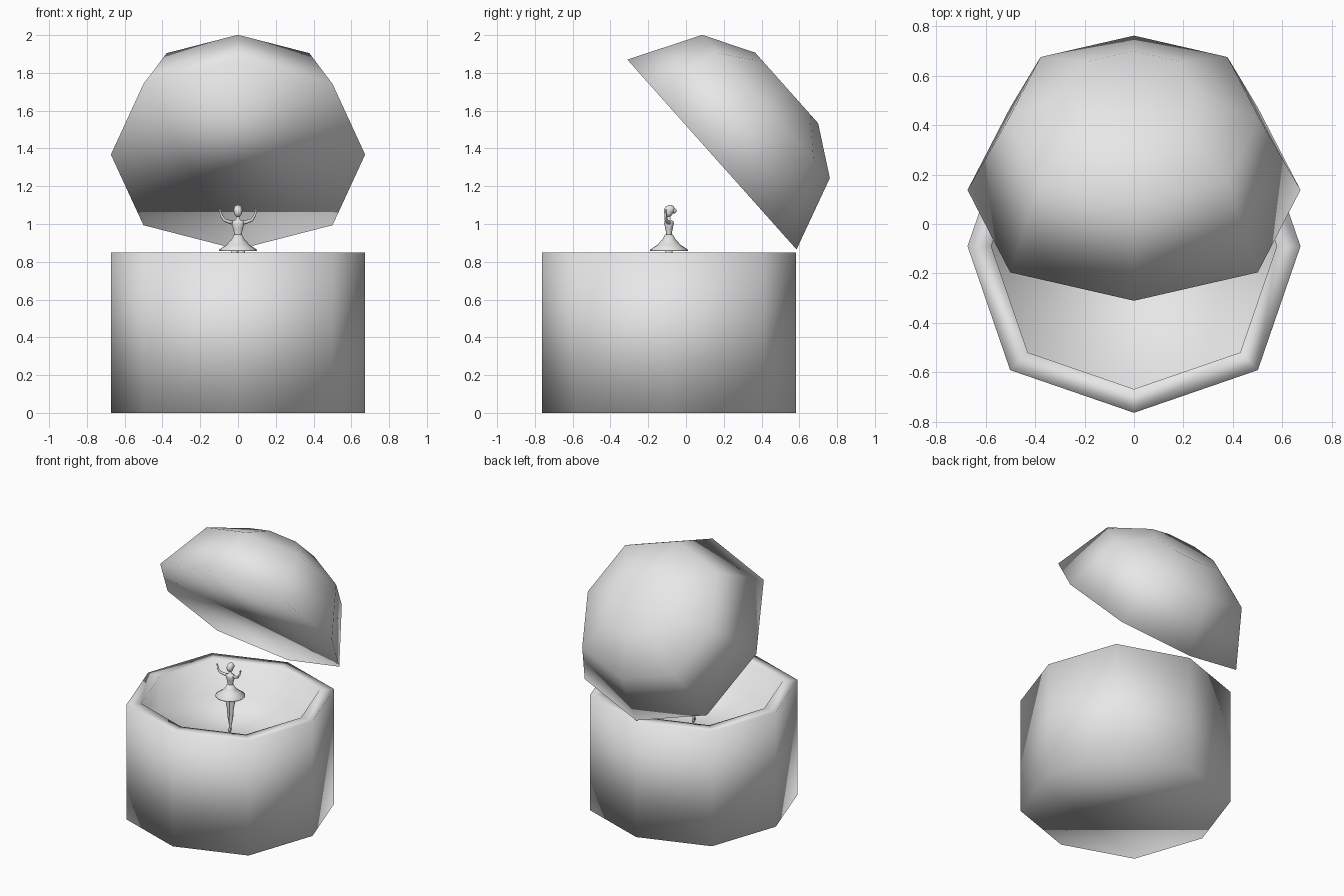
import bpy, bmesh
from math import sin, cos, tau, radians
from mathutils import Vector

cube = bpy.data.objects.get("Cube")
if cube:
    bpy.data.objects.remove(cube)

grey = bpy.data.materials.new("plain_grey")
grey.use_nodes = True
COLOUR = (0.8, 0.8, 0.8, 1)
grey.diffuse_color = COLOUR
grey.node_tree.nodes["Principled BSDF"].inputs["Base Color"].default_value = COLOUR

CENTRE_Y = -0.09


def finish(bm, name):
    bmesh.ops.recalc_face_normals(bm, faces=bm.faces[:])
    for f in bm.faces:
        f.smooth = True
    mesh = bpy.data.meshes.new(name)
    bm.to_mesh(mesh)
    bm.free()
    obj = bpy.data.objects.new(name, mesh)
    mesh.materials.append(grey)
    bpy.context.collection.objects.link(obj)
    return obj


def loft(name, rings):
    """Join rings of points into a closed, smooth-shaded solid."""
    bm = bmesh.new()
    loops = [[bm.verts.new(p) for p in ring] for ring in rings]
    n = len(loops[0])
    for a, b in zip(loops, loops[1:]):
        for i in range(n):
            j = (i + 1) % n
            bm.faces.new((a[i], a[j], b[j], b[i]))
    bm.faces.new(loops[0])
    bm.faces.new(loops[-1])
    return finish(bm, name)


def octagon(r, z):
    """Eight-sided ring whose diagonal corners sit slightly further out."""
    pts = []
    for i in range(8):
        s = r * (1.052 if i % 2 else 1)
        pts.append((s * cos(tau * i / 8), s * sin(tau * i / 8), z))
    return pts


def lathe(name, profile, sides=16, squash=1):
    return loft(name, [[(r * cos(tau * i / sides), squash * r * sin(tau * i / sides), z)
                        for i in range(sides)] for r, z in profile])


def limb(name, path, radii, sides=8):
    """Tapered tube through the points of a path."""
    pts = [Vector(p) for p in path]
    rings = []
    for k, p in enumerate(pts):
        d = pts[min(k + 1, len(pts) - 1)] - pts[max(k - 1, 0)]
        q = d.to_track_quat('Z', 'Y')
        rings.append([p + q @ Vector((radii[k] * cos(tau * i / sides),
                                      radii[k] * sin(tau * i / sides), 0))
                      for i in range(sides)])
    obj = loft(name, rings)
    obj.location.y = CENTRE_Y
    return obj


def ball(name, radius, location, scale=(1, 1, 1)):
    bm = bmesh.new()
    bmesh.ops.create_uvsphere(bm, u_segments=14, v_segments=10, radius=radius)
    obj = finish(bm, name)
    obj.location = location
    obj.scale = scale
    return obj


# Box body: outer wall, flat rim, inner wall and raised floor
box = loft("box_body", [octagon(0.673, 0), octagon(0.673, 0.85),
                        octagon(0.577, 0.85), octagon(0.577, 0.6)])
box.location.y = CENTRE_Y

# Domed lid, tipped open at the back
lid = loft("lid", [octagon(0.673, 0), octagon(0.508, 0.383), octagon(0.25, 0.53)])
lid.location = (0, 0.1375, 1.3675)
lid.rotation_euler.x = radians(-48.3)

# Dancer: skirt, torso, head and hair
skirt = lathe("skirt", [(0.02, 0.868), (0.1, 0.858), (0.1, 0.864), (0.062, 0.89),
                        (0.035, 0.918), (0.021, 0.945)])
torso = lathe("torso", [(0.021, 0.93), (0.02, 0.95), (0.026, 0.975), (0.034, 1.003),
                        (0.03, 1.016), (0.012, 1.022), (0.009, 1.05)], squash=0.75)
for part in (skirt, torso):
    part.location.y = CENTRE_Y
ball("head", 0.026, (0, CENTRE_Y - 0.003, 1.067), (0.88, 0.95, 1.15))
ball("hair", 0.025, (0, CENTRE_Y + 0.006, 1.076), (0.95, 1, 1))
ball("hair_bun", 0.014, (0, CENTRE_Y + 0.026, 1.07))

# Paired arms, hands, legs and feet
for side, label in ((1, "left"), (-1, "right")):
    limb(label + "_arm",
         [(side * 0.026, 0, 1.006), (side * 0.048, -0.008, 1.012),
          (side * 0.074, -0.016, 1.022), (side * 0.088, -0.018, 1.045),
          (side * 0.094, -0.016, 1.064)],
         [0.011, 0.01, 0.008, 0.007, 0.005])
    ball(label + "_hand", 0.008, (side * 0.095, CENTRE_Y - 0.016, 1.07), (0.7, 0.7, 1.2))
    limb(label + "_leg",
         [(side * 0.019, 0, 0.89), (side * 0.018, 0, 0.83), (side * 0.013, -side * 0.004, 0.755),
          (side * 0.012, -side * 0.006, 0.71), (side * 0.007, -side * 0.01, 0.64),
          (side * 0.006, -side * 0.013, 0.6)],
         [0.02, 0.019, 0.014, 0.014, 0.009, 0.006])
    ball(label + "_foot", 0.012, (side * 0.006, CENTRE_Y - side * 0.013 - 0.004, 0.615),
         (0.7, 0.9, 1.3))
